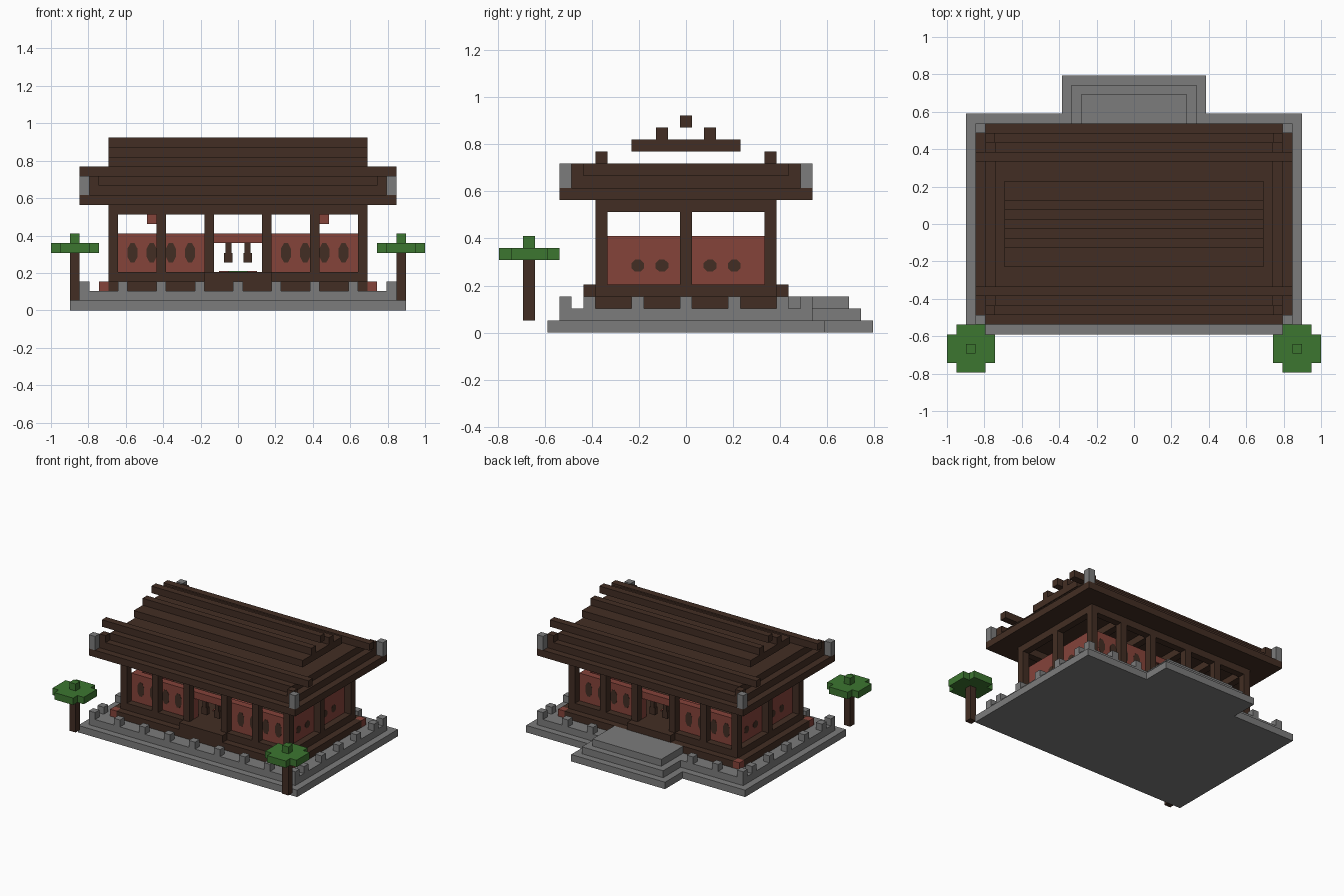
import bpy, bmesh, math

if "Cube" in bpy.data.objects:
    bpy.data.objects.remove(bpy.data.objects["Cube"])

V = 2 / 39  # size of one building block


def material(name, rgb):
    m = bpy.data.materials.new(name)
    m.use_nodes = True
    m.diffuse_color = (*rgb, 1)
    m.node_tree.nodes["Principled BSDF"].inputs["Base Color"].default_value = (*rgb, 1)
    return m


WOOD = material("dark_wood", (0.055, 0.027, 0.017))
RED = material("red_plaster", (0.235, 0.056, 0.042))
STONE = material("grey_stone", (0.2, 0.2, 0.2))
LEAF = material("leaf_green", (0.046, 0.18, 0.03))


def finish(name, bm, mat):
    me = bpy.data.meshes.new(name)
    bm.to_mesh(me)
    bm.free()
    me.materials.append(mat)
    ob = bpy.data.objects.new(name, me)
    bpy.context.collection.objects.link(ob)
    return ob


def boxes(name, mat, items):
    """Each item is (centre x, centre y, half x, half y, bottom, top) in blocks."""
    bm = bmesh.new()
    for x, y, hx, hy, z0, z1 in items:
        vs = bmesh.ops.create_cube(bm, size=1)["verts"]
        for v in vs:
            v.co = ((x + v.co.x * 2 * hx) * V, (y + v.co.y * 2 * hy) * V,
                    ((z0 + z1) / 2 + v.co.z * (z1 - z0)) * V)
    return finish(name, bm, mat)


def slab(name, mat, hx, hy, z0, z1, x=0, y=0):
    return boxes(name, mat, [(x, y, hx, hy, z0, z1)])


def ovals(name, mat, items, depth):
    """Eight-sided plates: (x, y, z, half width, half height, along_x)."""
    bm = bmesh.new()
    for x, y, z, w, h, along_x in items:
        ring = []
        for side in (-depth, depth):
            loop = []
            for i in range(8):
                a = math.pi * (i + 0.5) / 4
                c, s = w * 1.08 * math.cos(a), h * 1.08 * math.sin(a)
                p = (x + c, y + side, z + s) if along_x else (x + side, y + c, z + s)
                loop.append(bm.verts.new([k * V for k in p]))
            bm.faces.new(loop)
            ring.append(loop)
        for i in range(8):
            j = (i + 1) % 8
            bm.faces.new((ring[0][i], ring[0][j], ring[1][j], ring[1][i]))
    bmesh.ops.recalc_face_normals(bm, faces=bm.faces)
    return finish(name, bm, mat)


SIDES = (-1, 1)
CORNERS = [(sx, sy) for sx in SIDES for sy in SIDES]

# Stone terrace and the stairs at the back
slab("terrace_lower", STONE, 17.5, 11.5, 0, 1)
slab("terrace_upper", STONE, 16.5, 10.5, 1, 2)
for i, name in enumerate(("stair_bottom", "stair_middle", "stair_top")):
    start, end = (11.5, 10.5, 8.5)[i], 15.5 - i
    slab(name, STONE, 7.5 - i, (end - start) / 2, i, i + 1, y=(start + end) / 2)

# Small stone blocks around the terrace edge
edge = [(x, 10 * s, .5, .5, 2, 3) for s in SIDES for x in range(-16, 17, 4)
        if s < 0 or abs(x) > 5]
edge += [(16 * s, y, .5, .5, 2, 3) for s in SIDES for y in range(-8, 9, 4)]
boxes("terrace_blocks", STONE, edge)

# Wooden deck with red corner stones
boxes("deck_lower", WOOD, [(0, 0, 13.5, 8.5, 2, 3), (0, 0, 14.5, 7.5, 2, 3)])
boxes("deck_corners", RED, [(14 * sx, 8 * sy, .5, .5, 2, 3) for sx, sy in CORNERS])
boxes("deck_upper", WOOD, [(0, 0, 13.5, 7.5, 3, 4)])
boxes("door_steps", WOOD, [(0, 8 * s, 3.5, .5, 3, 4) for s in SIDES])

# Posts and top beams
posts = [(x * sx, 7 * sy, .5, .5, 4, 10) for x in (3, 8, 13) for sx, sy in CORNERS]
posts += [(13 * s, 0, .5, .5, 4, 10) for s in SIDES]
boxes("posts", WOOD, posts)
boxes("top_beams", WOOD, [(0, 7 * s, 13.5, .5, 10, 11) for s in SIDES]
      + [(13 * s, 0, .5, 6.5, 10, 11) for s in SIDES])
boxes("cross_beams", WOOD, [(x * s, 0, .5, 6.5, 10, 11) for x in (3, 8) for s in SIDES])

# Red wall panels and door lintels
boxes("long_walls", RED, [(7.5 * sx, 6 * sy, 5, .5, 4, 8) for sx, sy in CORNERS])
boxes("end_walls", RED, [(12 * s, 0, .5, 5.5, 4, 8) for s in SIDES])
boxes("door_lintels", RED, [(0, 6 * s, 2.5, .5, 7, 8) for s in SIDES])

# Dark window plates on the outside and inside of the walls
windows = [(x * sx, 6 * sy, 6, .53, 1, True) for x in (5, 7, 9, 11) for sx, sy in CORNERS]
windows += [(12 * sx, y * sy, 5.55, .53, .5, False) for y in (2, 4) for sx, sy in CORNERS]
outer = [(x + (0 if a else .5 * (1 if x > 0 else -1)),
          y + (.5 * (1 if y > 0 else -1) if a else 0), z, w, h, a)
         for x, y, z, w, h, a in windows]
inner = [(2 * p[0] - q[0], 2 * p[1] - q[1], *p[2:]) for p, q in zip(windows, outer)]
ovals("window_plates", WOOD, outer + inner, 0.03)

# Hanging door ornaments, lanterns and floor mat
boxes("door_ornaments", WOOD, [(sx, 6 * sy, .45, .3, 5, 6) for sx, sy in CORNERS]
      + [(sx, 6 * sy, .3, .3, 6, 7) for sx, sy in CORNERS])
boxes("lanterns", RED, [(9 * s, 0, .5, .5, 9, 10) for s in SIDES])
slab("floor_mat", RED, 2, 3, 4, 4.1)
boxes("mat_ends", LEAF, [(0, 3.5 * s, 1, .5, 4, 4.1) for s in SIDES])

# Stepped lower roof
for i, name in enumerate(("eave", "roof_step", "roof_top")):
    slab(name, WOOD, 16.5 - i, 10.5 - i, 11 + i, 12 + i)
boxes("roof_corner_stones", STONE, [(16 * sx, 10 * sy, .5, .5, 12, 14) for sx, sy in CORNERS])
boxes("roof_corner_blocks", WOOD, [(15 * sx, 9 * sy, .5, .5, 13, 14) for sx, sy in CORNERS])
boxes("roof_rails", WOOD, [(0, 7 * s, 16.5, .5, 14, 15) for s in SIDES])

# Raised ridge boards
slab("ridge_board", WOOD, 13.5, 4.5, 15, 16)
boxes("ridge_rails", WOOD, [(0, 2 * s, 13.5, .5, 16, 17) for s in SIDES])
slab("ridge_beam", WOOD, 13.5, .5, 17, 18)

# Two small trees in front
for s, side in ((-1, "right"), (1, "left")):
    slab(side + "_tree_trunk", WOOD, .5, .5, 1, 6, x=17 * s, y=-13)
    boxes(side + "_tree_crown", LEAF, [(17 * s, -13, 2.5, 1.5, 6, 7),
                                       (17 * s, -13, 1.5, 2.5, 6, 7),
                                       (17 * s, -13, .5, .5, 7, 8)])
